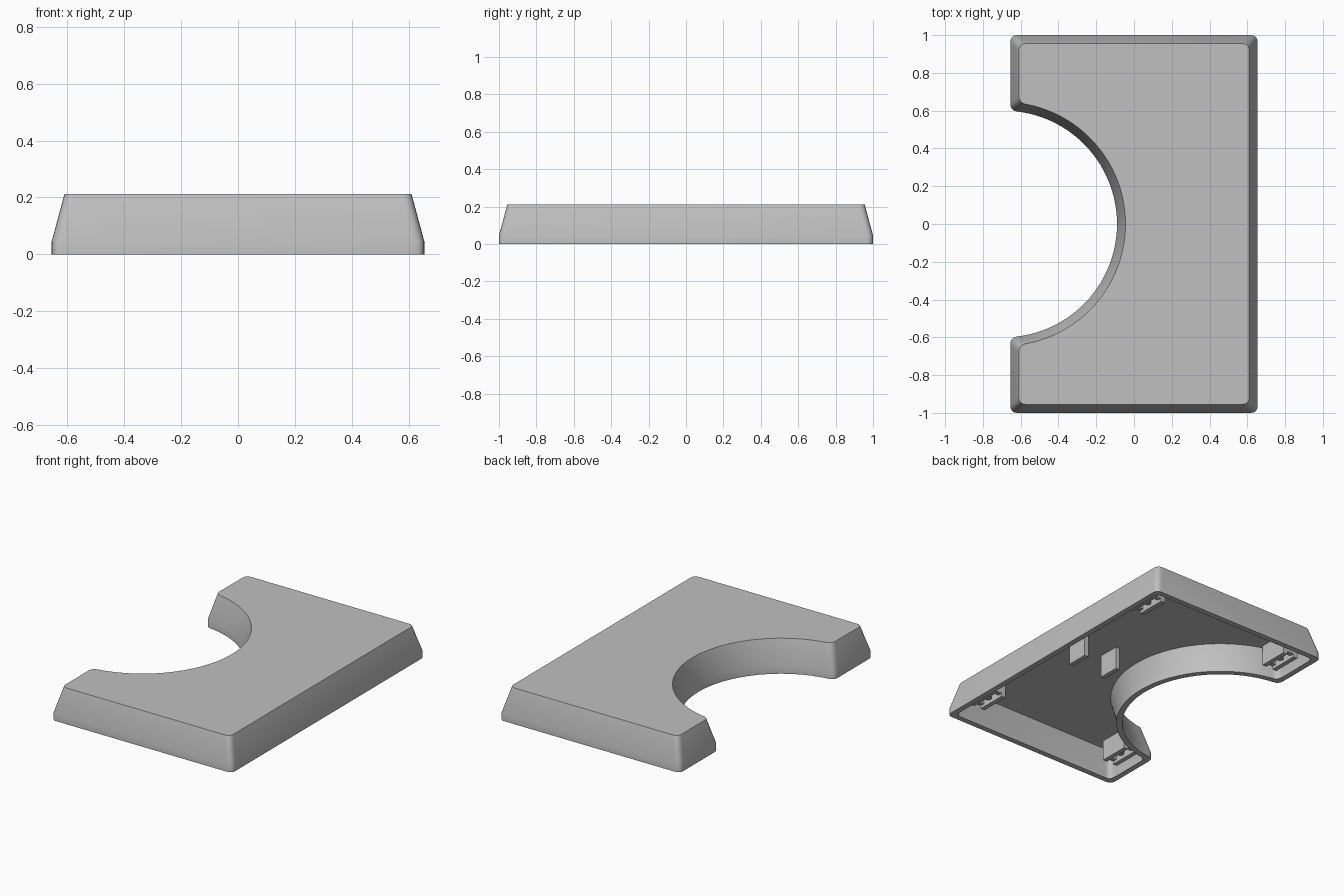
import bpy, bmesh, math
from mathutils import Vector, Matrix

cube = bpy.data.objects.get("Cube")
if cube:
    bpy.data.objects.remove(cube, do_unlink=True)

HALF_X, HALF_Y = 0.655, 1.0
ARC_X, ARC_R = -0.69, 0.6
CEILING = 0.175

grey = bpy.data.materials.new("plain grey")
grey.use_nodes = True
colour = (0.53, 0.53, 0.53, 1)
grey.diffuse_color = colour
bsdf = grey.node_tree.nodes["Principled BSDF"]
bsdf.inputs["Base Color"].default_value = colour
bsdf.inputs["Roughness"].default_value = 0.6


def finish(bm, name, smooth=False):
    bmesh.ops.recalc_face_normals(bm, faces=bm.faces[:])
    mesh = bpy.data.meshes.new(name)
    bm.to_mesh(mesh)
    bm.free()
    mesh.materials.append(grey)
    obj = bpy.data.objects.new(name, mesh)
    bpy.context.collection.objects.link(obj)
    if smooth:
        bpy.ops.object.select_all(action='DESELECT')
        obj.select_set(True)
        bpy.context.view_layer.objects.active = obj
        bpy.ops.object.shade_smooth_by_angle(angle=math.radians(30))
    return obj


def fillet(before, corner, after, steps=6):
    """Round a corner with a quadratic curve."""
    pts = []
    for i in range(steps + 1):
        t = i / steps
        pts.append(before * (1 - t) ** 2 + corner * 2 * t * (1 - t) + after * t * t)
    return pts


def outline(inset, r=0.04):
    """Rectangle with a round bite on the -x side, shrunk by inset."""
    x, y, rad = HALF_X - inset, HALF_Y - inset, ARC_R + inset
    end = math.acos((-x - ARC_X) / rad)
    on_arc = lambda a: Vector((ARC_X + rad * math.cos(a), rad * math.sin(a)))
    turn = r / rad
    # Upper half, from the bite's ear round to the +x side
    half = fillet(on_arc(end - turn), on_arc(end), on_arc(end) + Vector((0, r)))
    half += fillet(Vector((-x, y - r)), Vector((-x, y)), Vector((r - x, y)))
    half += fillet(Vector((x - r, y)), Vector((x, y)), Vector((x, y - r)))
    loop = half + [Vector((p.x, -p.y)) for p in reversed(half)]
    # Bite, running back to the start
    n = 48
    a = end - turn
    loop += [on_arc(-a + 2 * a * i / n) for i in range(1, n)]
    return loop


# Hollow housing: lofted from the inner ceiling, over the rim, to the outer top
bm = bmesh.new()
rings = []
for inset, z in [(0.072, CEILING), (0.037, 0.045), (0.037, 0),
                 (0, 0), (0, 0.045), (0.045, 0.212)]:
    rings.append([bm.verts.new((p.x, p.y, z)) for p in outline(inset)])
for low, high in zip(rings, rings[1:]):
    for i in range(len(low)):
        j = (i + 1) % len(low)
        bm.faces.new((low[i], low[j], high[j], high[i]))
bm.faces.new(rings[0])
bm.faces.new(rings[-1])
finish(bm, "housing", smooth=True)


def add_box(bm, centre, size, z0, z1):
    m = Matrix.Translation((centre[0], centre[1], (z0 + z1) / 2))
    m = m @ Matrix.Diagonal((size[0], size[1], z1 - z0, 1))
    bmesh.ops.create_cube(bm, size=1, matrix=m)


# Slotted corner mounts under the ceiling
top = CEILING + 0.01
for sx, x_name in ((1, "left"), (-1, "right")):
    for sy, y_name in ((1, "back"), (-1, "front")):
        bm = bmesh.new()
        x, y = sx * 0.53, sy * 0.76
        for side in (-1, 1):
            add_box(bm, (x + side * 0.04, y), (0.03, 0.2), 0.04, top)
            add_box(bm, (x, y + side * 0.085), (0.05, 0.03), 0.06, top)
        add_box(bm, (x, y), (0.05, 0.14), 0.11, top)
        bmesh.ops.create_cone(bm, cap_ends=True, segments=20, radius1=0.022,
                              radius2=0.022, depth=0.06,
                              matrix=Matrix.Translation((x, y, 0.09)))
        finish(bm, f"{y_name}_{x_name}_mount")

# Pair of hanging tabs on the centre line
for name, x in (("inner_tab", 0.19), ("outer_tab", 0.44)):
    bm = bmesh.new()
    add_box(bm, (x, 0), (0.03, 0.145), 0.025, top)
    finish(bm, name)
